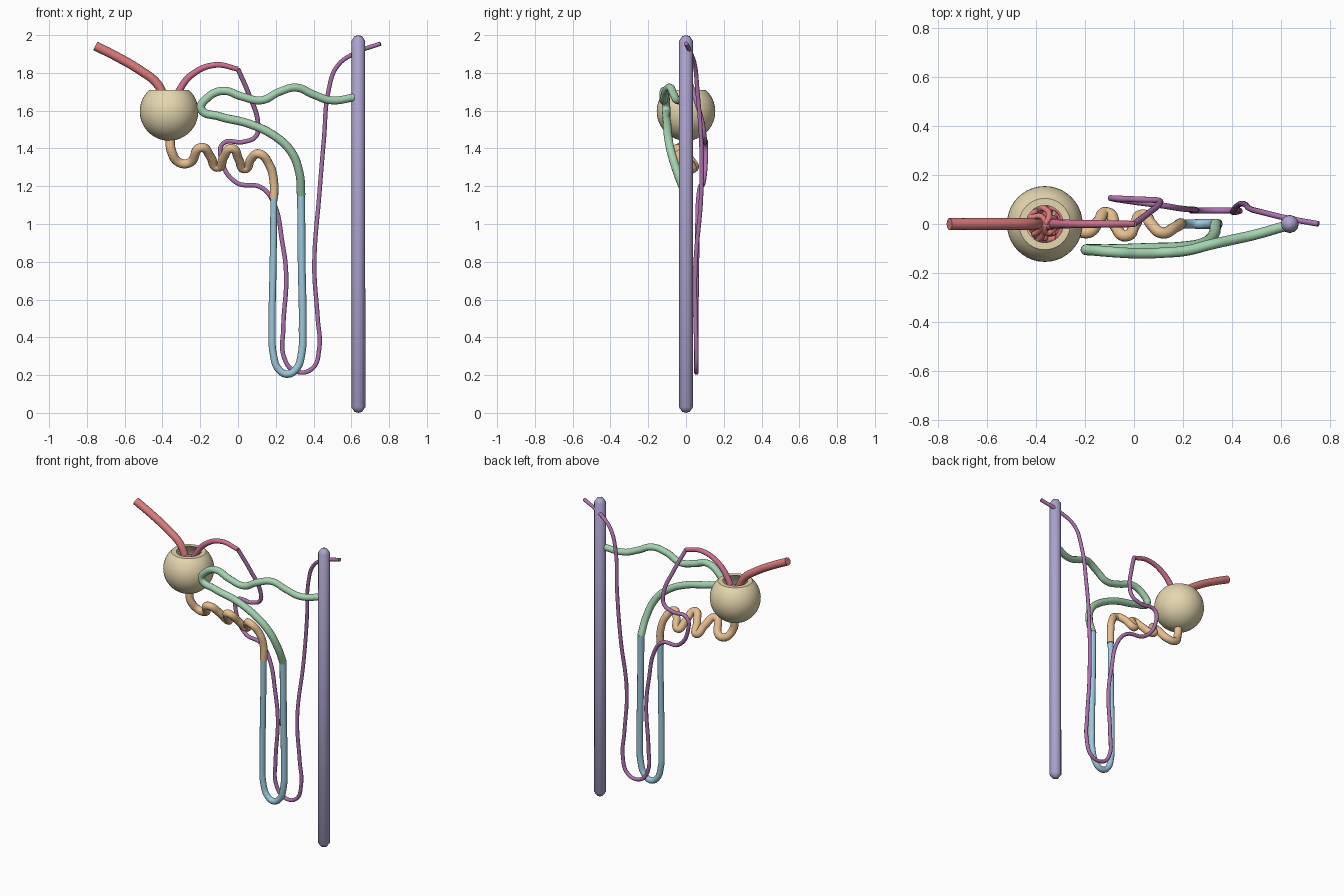
import bpy, math, random
from mathutils import Vector

if "Cube" in bpy.data.objects:
    bpy.data.objects.remove(bpy.data.objects["Cube"])

random.seed(4)


def material(name, rgb):
    m = bpy.data.materials.new(name)
    m.diffuse_color = (*rgb, 1)
    m.use_nodes = True
    m.node_tree.nodes["Principled BSDF"].inputs["Base Color"].default_value = m.diffuse_color
    return m


RED = material("red", (0.72, 0.20, 0.20))
PINK = material("pink", (0.62, 0.16, 0.27))
PURPLE = material("purple", (0.42, 0.17, 0.42))
CREAM = material("cream", (0.78, 0.68, 0.43))
ORANGE = material("orange", (0.80, 0.52, 0.28))
BLUE = material("blue", (0.33, 0.58, 0.72))
GREEN = material("green", (0.38, 0.66, 0.44))
LILAC = material("lilac", (0.42, 0.37, 0.62))


def tube(name, paths, r0, r1, mat, closed=False):
    """Smooth round tubes through the given points, tapering from r0 to r1."""
    cu = bpy.data.curves.new(name, 'CURVE')
    cu.dimensions = '3D'
    cu.bevel_depth = 1.0
    cu.bevel_resolution = 4
    cu.resolution_u = 8
    cu.use_fill_caps = True
    for pts in paths:
        sp = cu.splines.new('BEZIER')
        sp.bezier_points.add(len(pts) - 1)
        sp.use_cyclic_u = closed
        for i, (bp, p) in enumerate(zip(sp.bezier_points, pts)):
            bp.co = p
            bp.handle_left_type = bp.handle_right_type = 'AUTO'
            bp.radius = r0 + (r1 - r0) * i / (len(pts) - 1)
    ob = bpy.data.objects.new(name, cu)
    bpy.context.collection.objects.link(ob)
    cu.materials.append(mat)
    finish(ob, convert=True)
    return ob


def finish(ob, convert=False):
    bpy.ops.object.select_all(action='DESELECT')
    bpy.context.view_layer.objects.active = ob
    ob.select_set(True)
    if convert:
        bpy.ops.object.convert(target='MESH')
    bpy.ops.object.shade_smooth_by_angle(angle=math.radians(40))


def lathe(name, profile, centre, n, mat):
    """Revolve (radius, z) points around a vertical axis; zero radius makes a pole."""
    verts, faces, rings = [], [], []
    for r, z in profile:
        k = 1 if r < 1e-5 else n
        rings.append([len(verts) + i for i in range(k)])
        verts += [(centre[0] + r * math.cos(2 * math.pi * i / n),
                   centre[1] + r * math.sin(2 * math.pi * i / n),
                   centre[2] + z) for i in range(k)]
    for a, b in zip(rings, rings[1:]):
        for i in range(n):
            j = (i + 1) % n
            q = [a[i % len(a)], a[j % len(a)], b[j % len(b)], b[i % len(b)]]
            faces.append(list(dict.fromkeys(q)))
    me = bpy.data.meshes.new(name)
    me.from_pydata(verts, [], faces)
    me.materials.append(mat)
    ob = bpy.data.objects.new(name, me)
    bpy.context.collection.objects.link(ob)
    finish(ob)
    return ob


# Hollow capsule cup, open at the top
C = Vector((-0.365, 0, 1.596))
R, RI, CUT = 0.155, 0.137, 0.114
a_out, a_in = math.asin(CUT / R), math.asin(CUT / RI)
steps = 18
outer = [(R * math.cos(a), R * math.sin(a)) for a in
         [-math.pi / 2 + (a_out + math.pi / 2) * i / steps for i in range(steps + 1)]]
inner = [(RI * math.cos(a), RI * math.sin(a)) for a in
         [a_in - (a_in + math.pi / 2) * i / steps for i in range(steps + 1)]]
lathe("capsule", outer + inner, C, 40, CREAM)

# Capillary tangle: closed loops through seeded points in a ball
loops = []
for k in range(9):
    t = 2 * math.pi * k / 9
    pts = [C + Vector((0, 0, 0.075))]
    for i in range(5):
        a = t + random.uniform(-0.7, 0.7)
        e = 0.9 - i * 0.42
        r = random.uniform(0.055, 0.08)
        pts.append(C + Vector((r * math.cos(a) * math.cos(e),
                               r * math.sin(a) * math.cos(e), r * math.sin(e))))
    loops.append(pts)
tube("capillary_tangle", loops, 0.012, 0.012, RED, closed=True)

# Vessels entering and leaving the capsule
tube("inflow_vessel", [[(-0.755, 0, 1.943), (-0.64, 0, 1.885), (-0.52, 0, 1.815),
                        (-0.43, 0, 1.745), (-0.395, 0, 1.68), (-0.375, 0, 1.62)]],
     0.025, 0.023, RED)
tube("outflow_vessel", [[(-0.35, 0, 1.62), (-0.315, 0, 1.70), (-0.245, 0, 1.79),
                         (-0.12, 0, 1.842), (0, 0, 1.82)]], 0.021, 0.013, PINK)

# Thin vessel running around the loop
tube("loop_vessel", [[
    (0, 0, 1.82), (0.06, 0.045, 1.68), (0.105, 0.085, 1.54), (0.095, 0.097, 1.465),
    (0.03, 0.10, 1.435), (-0.08, 0.105, 1.425), (-0.09, 0.105, 1.35), (-0.01, 0.092, 1.22),
    (0.12, 0.075, 1.195), (0.18, 0.065, 1.13), (0.235, 0.06, 0.90), (0.255, 0.057, 0.73),
    (0.24, 0.055, 0.45), (0.245, 0.055, 0.29), (0.30, 0.055, 0.222), (0.39, 0.055, 0.232),
    (0.43, 0.055, 0.34), (0.422, 0.05, 0.50), (0.404, 0.05, 0.78), (0.43, 0.08, 1.15),
    (0.455, 0.08, 1.45), (0.48, 0.06, 1.71), (0.525, 0.048, 1.835), (0.62, 0.025, 1.905),
    (0.755, 0, 1.955)]], 0.0125, 0.0115, PURPLE)

# Coiled first tubule leaving the capsule
tube("first_coiled_tubule", [[
    (-0.36, 0, 1.455), (-0.352, 0, 1.385), (-0.31, 0.025, 1.325), (-0.255, 0.02, 1.325),
    (-0.195, -0.035, 1.405), (-0.145, 0.01, 1.355), (-0.11, 0.045, 1.30),
    (-0.075, -0.01, 1.355), (-0.035, -0.048, 1.40), (0.005, 0.0, 1.34),
    (0.035, 0.036, 1.292), (0.07, 0.0, 1.345), (0.11, -0.035, 1.372),
    (0.165, -0.015, 1.315), (0.19, 0, 1.22), (0.19, 0, 1.135)]], 0.025, 0.023, ORANGE)

# Long hairpin loop
tube("hairpin_loop", [[
    (0.19, 0, 1.14), (0.186, 0, 0.80), (0.181, 0, 0.45), (0.187, 0, 0.31), (0.216, 0, 0.23),
    (0.263, 0, 0.205), (0.31, 0, 0.235), (0.336, 0, 0.31), (0.342, 0, 0.45),
    (0.337, 0, 0.80), (0.334, 0, 1.16)]], 0.018, 0.021, BLUE)

# Second winding tubule to the duct
tube("second_winding_tubule", [[
    (0.334, 0, 1.155), (0.325, -0.045, 1.27), (0.28, -0.08, 1.385), (0.195, -0.095, 1.465),
    (0.06, -0.10, 1.53), (-0.10, -0.105, 1.57), (-0.195, -0.105, 1.61),
    (-0.165, -0.108, 1.665), (-0.08, -0.115, 1.705), (0.02, -0.12, 1.675),
    (0.125, -0.117, 1.655), (0.22, -0.108, 1.70), (0.31, -0.085, 1.722),
    (0.40, -0.065, 1.685), (0.49, -0.045, 1.655), (0.63, -0.005, 1.673)]],
     0.023, 0.021, GREEN)

# Straight collecting duct with bevelled ends
lathe("collecting_duct", [(0, 0), (0.02, 0.006), (0.037, 0.03), (0.036, 1.97),
                          (0.02, 1.994), (0, 2.0)], (0.637, 0, 0), 12, LILAC)
